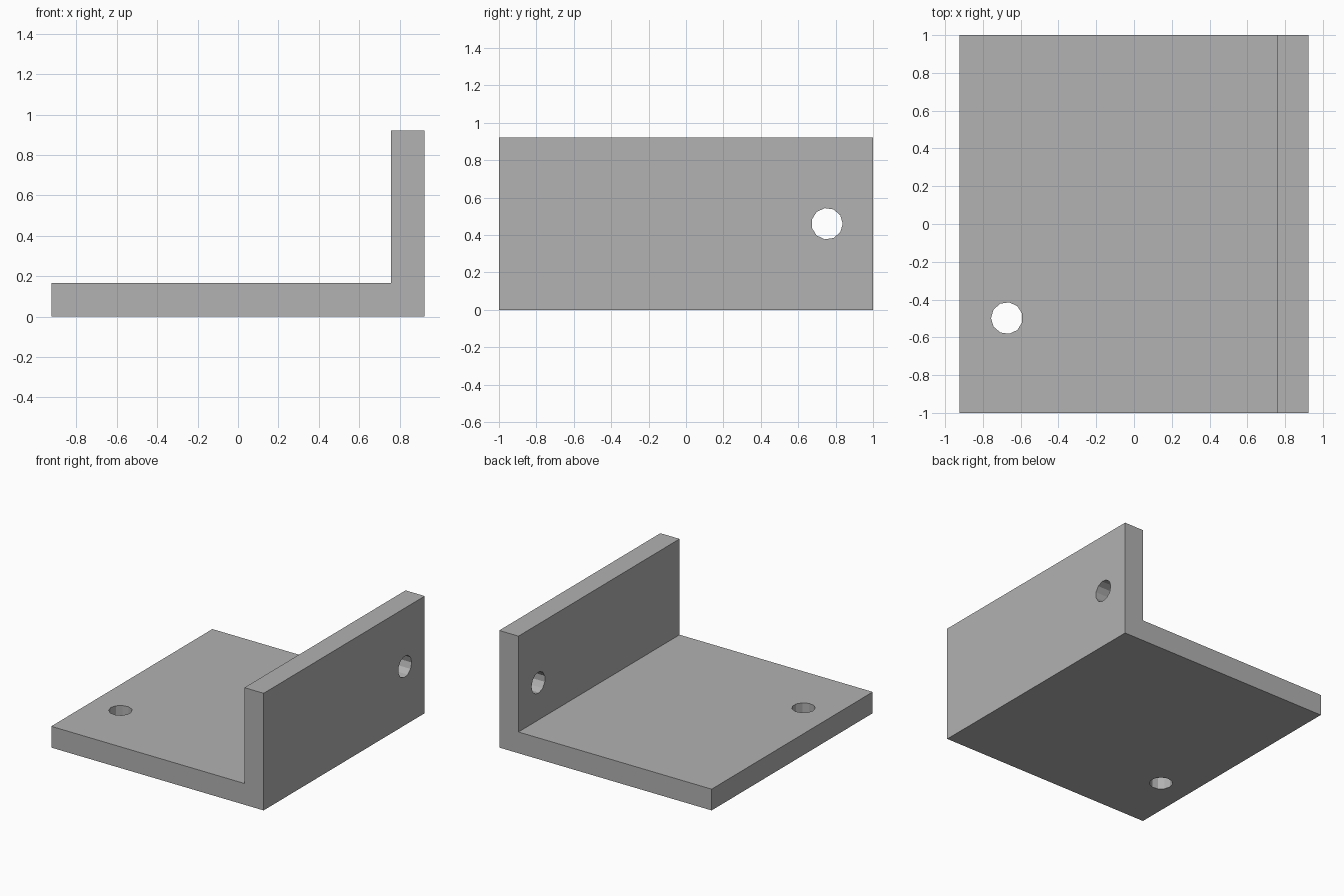
import bpy
import bmesh
from math import radians

cube = bpy.data.objects.get("Cube")
if cube:
    bpy.data.objects.remove(cube, do_unlink=True)

HALF_W, HALF_L = 0.923, 1.0
THICK, HEIGHT = 0.167, 0.92
HOLE_R, HOLE_SIDES = 0.084, 11

grey = bpy.data.materials.new("plain grey")
grey.use_nodes = True
colour = (0.445, 0.445, 0.445, 1)
grey.diffuse_color = colour
grey.node_tree.nodes["Principled BSDF"].inputs["Base Color"].default_value = colour

# L-shaped profile extruded along y
inner = HALF_W - THICK
profile = [(-HALF_W, 0), (HALF_W, 0), (HALF_W, HEIGHT),
           (inner, HEIGHT), (inner, THICK), (-HALF_W, THICK)]
bm = bmesh.new()
face = bm.faces.new([bm.verts.new((x, -HALF_L, z)) for x, z in profile])
extruded = bmesh.ops.extrude_face_region(bm, geom=[face])["geom"]
moved = [v for v in extruded if isinstance(v, bmesh.types.BMVert)]
bmesh.ops.translate(bm, verts=moved, vec=(0, 2 * HALF_L, 0))
bmesh.ops.recalc_face_normals(bm, faces=bm.faces)
mesh = bpy.data.meshes.new("angle_bracket")
bm.to_mesh(mesh)
bm.free()
mesh.materials.append(grey)
bracket = bpy.data.objects.new("angle_bracket", mesh)
bpy.context.collection.objects.link(bracket)


def drill(name, location, rotation):
    """Cut a round hole through one plate of the bracket."""
    bpy.ops.mesh.primitive_cylinder_add(vertices=HOLE_SIDES, radius=HOLE_R,
                                        depth=3 * THICK, location=location,
                                        rotation=rotation)
    cutter = bpy.context.object
    cutter.name = name
    cutter.data.materials.append(grey)
    cutter.hide_render = True
    bpy.context.view_layer.update()
    cut = bracket.modifiers.new(name, "BOOLEAN")
    cut.operation = "DIFFERENCE"
    cut.solver = "EXACT"
    cut.object = cutter
    bpy.context.view_layer.objects.active = bracket
    bpy.ops.object.modifier_apply(modifier=name)
    bpy.data.objects.remove(cutter, do_unlink=True)


# Screw holes in the base plate and the upright plate
drill("base_hole", (-0.673, -0.498, THICK / 2), (0, 0, radians(90)))
drill("upright_hole", (HALF_W - THICK / 2, 0.754, HEIGHT / 2),
      (0, radians(90), 0))
